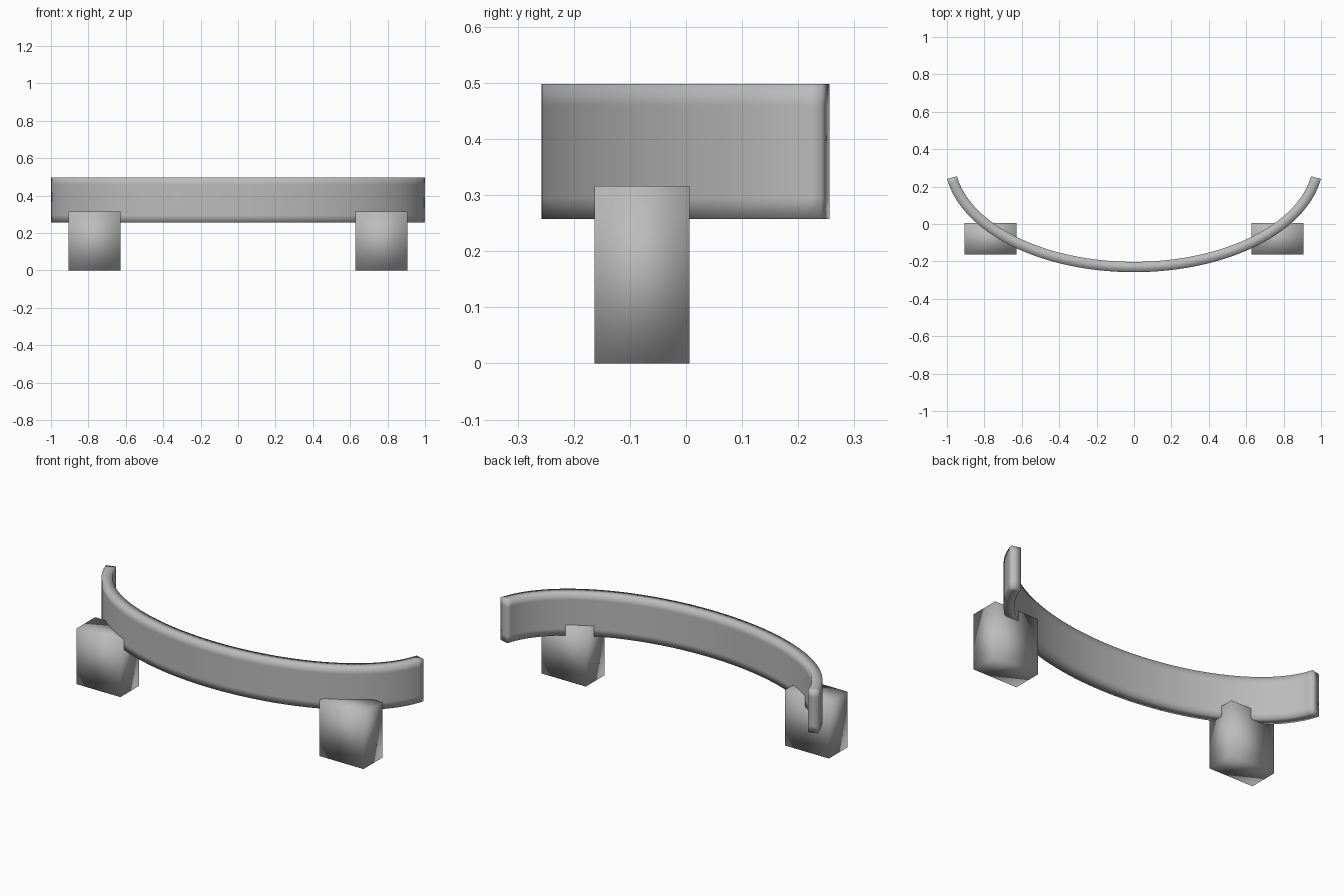
import bpy, bmesh, math

if "Cube" in bpy.data.objects:
    bpy.data.objects.remove(bpy.data.objects["Cube"])

grey = bpy.data.materials.new("plain grey")
grey.diffuse_color = (0.5, 0.5, 0.5, 1)
grey.use_nodes = True
grey.node_tree.nodes["Principled BSDF"].inputs["Base Color"].default_value = grey.diffuse_color


def finish(bm, name):
    bmesh.ops.recalc_face_normals(bm, faces=bm.faces)
    mesh = bpy.data.meshes.new(name)
    bm.to_mesh(mesh)
    bm.free()
    mesh.materials.append(grey)
    for p in mesh.polygons:
        p.use_smooth = True
    obj = bpy.data.objects.new(name, mesh)
    bpy.context.collection.objects.link(obj)
    return obj


# Curved bar: square-edged section swept along an elliptical arc,
# with support loops near its edges so the shading rolls softly over them
A, B, CY, HALF = 0.985, 0.567, 0.337, 0.0275
END = math.radians(81)
N = 64
section = [(HALF, 0.257), (HALF, 0.295), (HALF, 0.46), (HALF, 0.498),
           (-HALF, 0.498), (-HALF, 0.46), (-HALF, 0.295), (-HALF, 0.257)]
bm = bmesh.new()
rings = []
for i in range(N + 1):
    t = END * (2 * i / N - 1)
    nx, ny = B * math.sin(t), -A * math.cos(t)
    length = math.hypot(nx, ny)
    nx, ny = nx / length, ny / length
    x, y = A * math.sin(t), CY - B * math.cos(t)
    rings.append([bm.verts.new((x + nx * o, y + ny * o, z)) for o, z in section])
S = len(section)
for r0, r1 in zip(rings, rings[1:]):
    for k in range(S):
        bm.faces.new((r0[k], r0[(k + 1) % S], r1[(k + 1) % S], r1[k]))
for r in (rings[0], rings[-1]):
    for k in range(3):
        bm.faces.new((r[k], r[k + 1], r[6 - k], r[7 - k]))
finish(bm, "curved_bar")

# Two support blocks
for side, name in ((-1, "left_block"), (1, "right_block")):
    bm = bmesh.new()
    bmesh.ops.create_cube(bm, size=1)
    for v in bm.verts:
        v.co.x = v.co.x * 0.278 + side * 0.766
        v.co.y = v.co.y * 0.169 - 0.0785
        v.co.z = (v.co.z + 0.5) * 0.316
    finish(bm, name)
